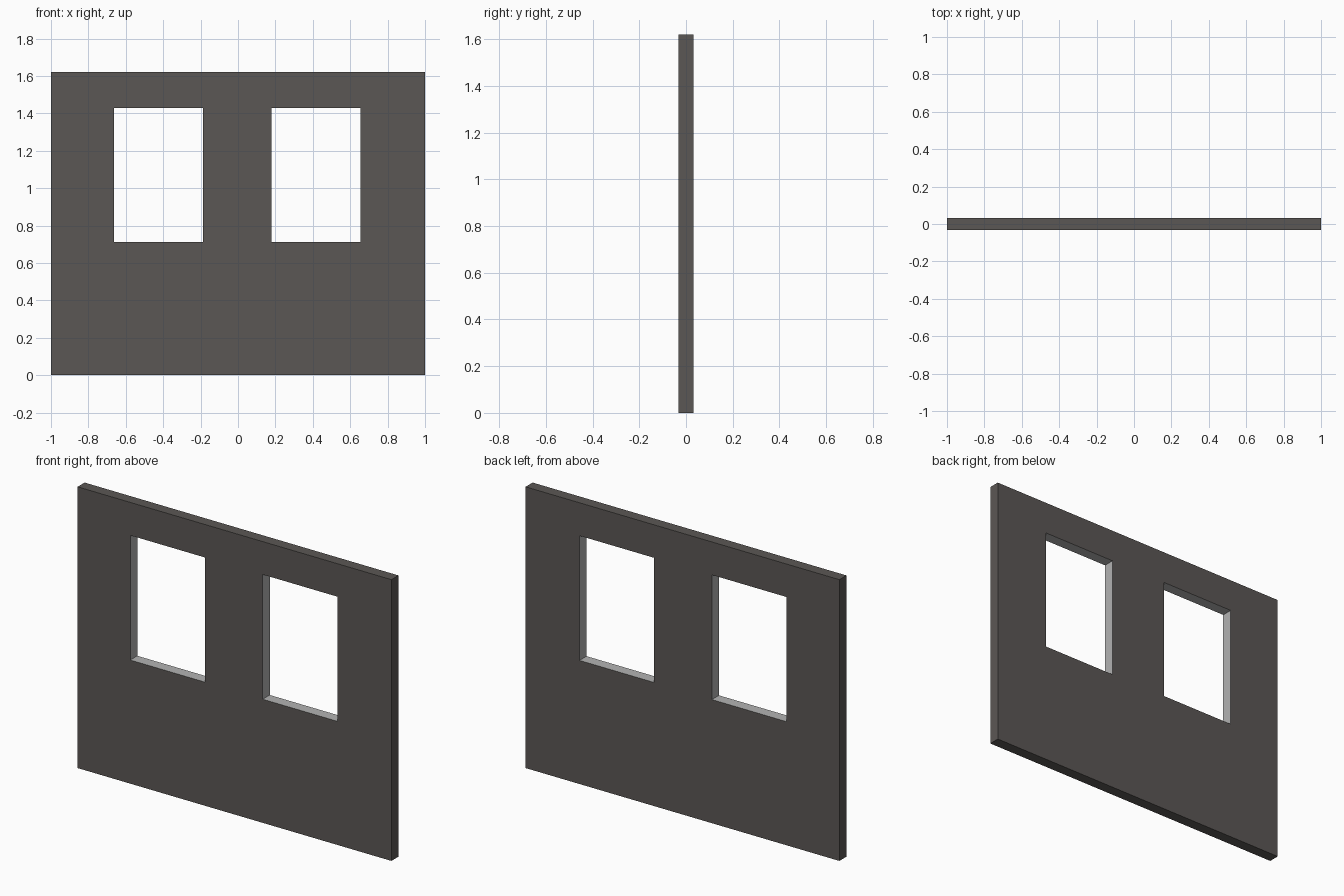
import bpy, bmesh

if "Cube" in bpy.data.objects:
    bpy.data.objects.remove(bpy.data.objects["Cube"])

XS = [-1.0, -0.664, -0.188, 0.18, 0.656, 1.0]
ZS = [0.0, 0.712, 1.43, 1.62]
HALF = 0.032
WINDOWS = {(1, 1), (3, 1)}


def material(name, rgb):
    m = bpy.data.materials.new(name)
    m.diffuse_color = (*rgb, 1.0)
    m.use_nodes = True
    m.node_tree.nodes["Principled BSDF"].inputs["Base Color"].default_value = m.diffuse_color
    return m


# Wall panel: grid of cells with the two window cells left open
bm = bmesh.new()
grid = [[bm.verts.new((x, -HALF, z)) for z in ZS] for x in XS]
for i in range(len(XS) - 1):
    for j in range(len(ZS) - 1):
        if (i, j) not in WINDOWS:
            bm.faces.new((grid[i][j], grid[i + 1][j],
                          grid[i + 1][j + 1], grid[i][j + 1]))

# Thickness: extrude the front to the back
ext = bmesh.ops.extrude_face_region(bm, geom=bm.faces[:], use_keep_orig=True)
verts = [g for g in ext["geom"] if isinstance(g, bmesh.types.BMVert)]
bmesh.ops.translate(bm, verts=verts, vec=(0, 2 * HALF, 0))
bmesh.ops.recalc_face_normals(bm, faces=bm.faces[:])

# Window reveals get the lighter material
for f in bm.faces:
    c = f.calc_center_median()
    side = abs(f.normal.y) < 0.5
    f.material_index = int(side and abs(c.x) < 0.99 and 0.01 < c.z < 1.61)

mesh = bpy.data.meshes.new("window_wall")
bm.to_mesh(mesh)
bm.free()
mesh.materials.append(material("dark_wall", (0.105, 0.095, 0.09)))
mesh.materials.append(material("light_reveal", (0.45, 0.45, 0.45)))
wall = bpy.data.objects.new("window_wall", mesh)
bpy.context.collection.objects.link(wall)
